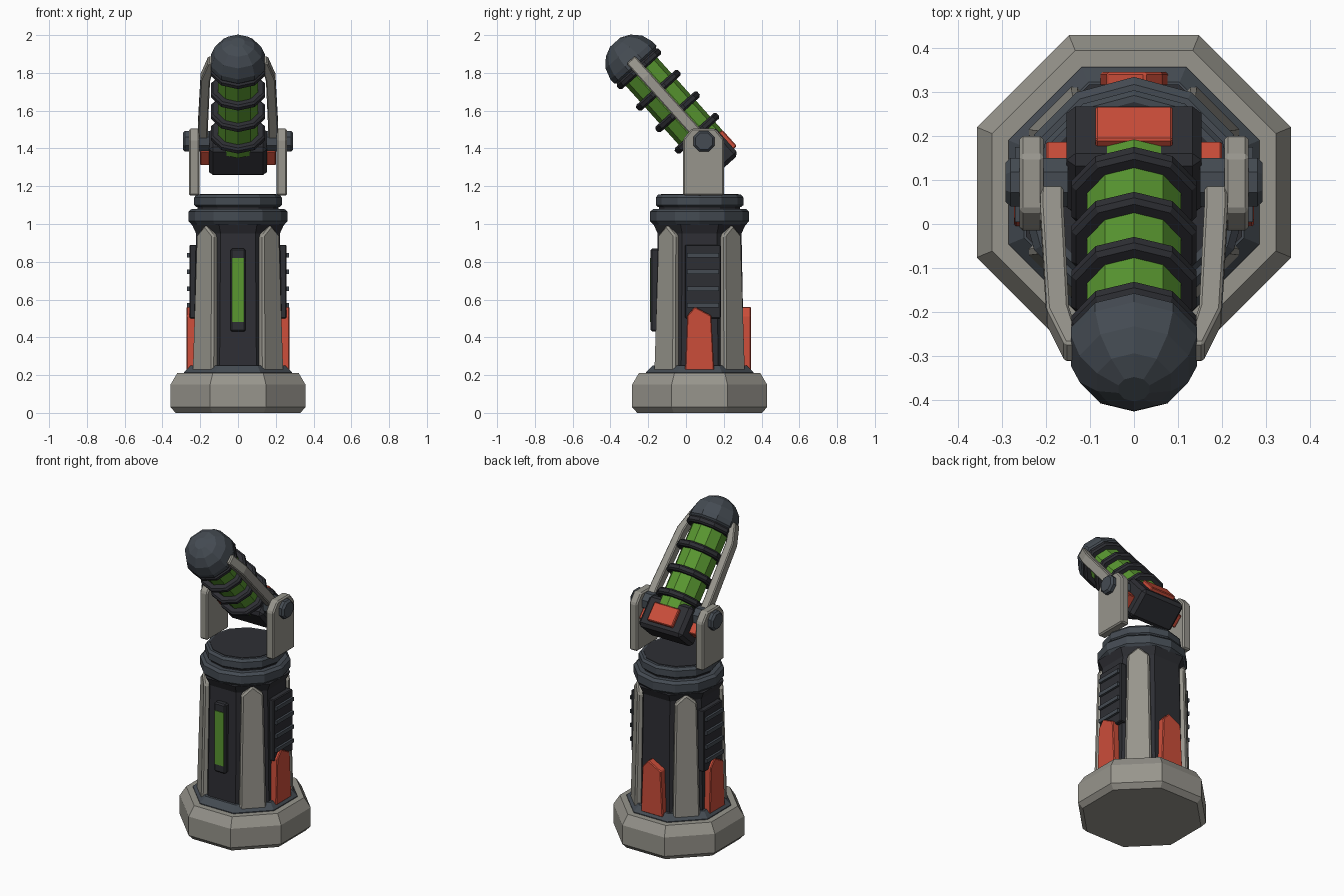
import bpy, bmesh
from math import sin, cos, pi, radians
from mathutils import Matrix, Vector

if "Cube" in bpy.data.objects:
    bpy.data.objects.remove(bpy.data.objects["Cube"])

CY = 0.072                                   # centre of the pedestal in y


def material(name, rgb):
    m = bpy.data.materials.new(name)
    m.diffuse_color = (*rgb, 1)
    m.use_nodes = True
    m.node_tree.nodes["Principled BSDF"].inputs["Base Color"].default_value = m.diffuse_color
    return m


GREY = material("warm_grey", (0.31, 0.30, 0.265))
DARK = material("dark", (0.027, 0.028, 0.034))
SLATE = material("slate", (0.058, 0.07, 0.085))
GREEN = material("green", (0.10, 0.31, 0.03))
RED = material("red", (0.60, 0.075, 0.042))
PED = Matrix.Translation((0, CY, 0))
# tilted frame of the head: local z runs along the barrel
HEAD = Matrix.Translation((0, 0.095, 1.438)) @ Matrix.Rotation(radians(41.9), 4, 'X')


def finish(name, bm, mat, frame, bevel=0):
    bmesh.ops.recalc_face_normals(bm, faces=bm.faces)
    me = bpy.data.meshes.new(name)
    bm.to_mesh(me)
    bm.free()
    ob = bpy.data.objects.new(name, me)
    bpy.context.collection.objects.link(ob)
    me.materials.append(mat)
    ob.matrix_world = frame
    if bevel:
        b = ob.modifiers.new("bevel", 'BEVEL')
        b.width = bevel
        b.segments = 1
        b.limit_method = 'ANGLE'
    return ob


def lathe(name, profile, n, mat, frame, phase=0.0):
    """Faceted turned solid from (radius, height) points, capped at both ends."""
    bm = bmesh.new()
    loops = [[bm.verts.new((r * cos(phase + 2 * pi * i / n),
                            r * sin(phase + 2 * pi * i / n), z)) for i in range(n)]
             for r, z in profile]
    for a, b in zip(loops, loops[1:]):
        for i in range(n):
            j = (i + 1) % n
            bm.faces.new((a[i], a[j], b[j], b[i]))
    bm.faces.new(loops[0])
    bm.faces.new(loops[-1])
    return finish(name, bm, mat, frame)


def octagon(name, profile, mat):
    """Lathe with 8 sides whose radii are given to the flats."""
    return lathe(name, [(r / cos(pi / 8), z) for r, z in profile], 8, mat, PED, pi / 8)


def prism(name, low, high, mat, frame, bevel=0):
    """Solid between two matching 3D outlines."""
    bm = bmesh.new()
    a = [bm.verts.new(p) for p in low]
    b = [bm.verts.new(p) for p in high]
    bm.faces.new(a)
    bm.faces.new(b)
    for i in range(len(a)):
        j = (i + 1) % len(a)
        bm.faces.new((a[i], a[j], b[j], b[i]))
    return finish(name, bm, mat, frame, bevel)


def box(name, lo, hi, mat, frame=Matrix(), bevel=0):
    bm = bmesh.new()
    bmesh.ops.create_cube(bm, size=1)
    lo, hi = Vector(lo), Vector(hi)
    for v in bm.verts:
        v.co = (lo + hi) / 2 + v.co * (hi - lo)
    return finish(name, bm, mat, frame, bevel)


def sided(side, x0, x1):
    return (min(side * x0, side * x1), max(side * x0, side * x1))


# pedestal
octagon("base", [(0.33, 0), (0.357, 0.03), (0.357, 0.15), (0.322, 0.21), (0.28, 0.21)], GREY)
octagon("base_collar", [(0.285, 0.19), (0.285, 0.215), (0.25, 0.25)], SLATE)
octagon("column", [(0.236, 0.2), (0.222, 0.95), (0.245, 1.0)], DARK)
lathe("lower_collar", [(0.235, 0.985), (0.262, 1.015), (0.262, 1.065), (0.245, 1.08)],
      12, SLATE, PED)
lathe("collar_gap", [(0.215, 1.07), (0.215, 1.10)], 12, DARK, PED)
lathe("upper_collar", [(0.22, 1.09), (0.232, 1.10), (0.232, 1.14), (0.22, 1.155)],
      12, SLATE, PED)
lathe("turntable", [(0.205, 1.15), (0.205, 1.158)], 12, DARK, PED)

# tapered pillars on the diagonals
outline = [(-0.078, 0.22, 0.27), (0.078, 0.22, 0.27), (0.064, 0.94, 0.252),
           (0, 0.995, 0.25), (-0.064, 0.94, 0.252)]
for k in range(4):
    spin = PED @ Matrix.Rotation(pi / 4 + k * pi / 2, 4, 'Z')
    prism(f"pillar_{k + 1}", [(d - 0.055, y, z) for y, z, d in outline],
          [(d, y, z) for y, z, d in outline], GREY, spin, 0.01)

# red guard plates on right, back and left
plate = [(-0.077, 0.225), (0.077, 0.225), (0.062, 0.515), (-0.025, 0.562), (-0.066, 0.515)]
for k, name in enumerate(("right", "back", "left")):
    prism(name + "_guard_plate", [(0.225, y, z) for y, z in plate],
          [(0.273, y, z) for y, z in plate], RED,
          PED @ Matrix.Rotation(k * pi / 2, 4, 'Z'), 0.005)

# front light
box("light_frame", (-0.04, -0.187, 0.43), (0.04, -0.14, 0.87), DARK, bevel=0.008)
box("light_strip", (-0.032, -0.191, 0.48), (0.032, -0.15, 0.82), GREEN)

# head: tube, bands, dome, breech
lathe("tube", [(0.112, -0.02), (0.112, 0.56)], 10, GREEN, HEAD, pi / 2)
for k in range(4):
    t = 0.056 + k * 0.153
    lathe(f"band_{k + 1}", [(0.105, t - 0.02), (0.138, t - 0.02), (0.149, t - 0.01),
                            (0.149, t + 0.01), (0.138, t + 0.02), (0.105, t + 0.02)],
          10, DARK, HEAD, pi / 2)
lathe("dome", [(0.135, 0.53), (0.15, 0.545), (0.15, 0.575), (0.13, 0.635),
               (0.088, 0.68), (0.037, 0.704)], 10, SLATE, HEAD, pi / 2)
box("breech", (-0.153, -0.092, -0.175), (0.153, 0.092, 0.025), DARK, HEAD, 0.02)
box("breech_plate", (-0.088, 0.085, -0.135), (0.088, 0.113, -0.02), RED, HEAD, 0.005)

# paired parts on both sides
cheek = [(-0.015, 1.15), (0.2, 1.15), (0.2, 1.45), (0.155, 1.505), (0.03, 1.505), (-0.015, 1.45)]
arm = [(0.21, -0.01), (0.213, 0.1), (0.198, 0.46), (0.158, 0.58),
       (0.12, 0.58), (0.148, 0.45), (0.16, 0.1), (0.16, -0.01)]
for side, name in ((1, "right"), (-1, "left")):
    prism(name + "_yoke", [(side * 0.205, y, z) for y, z in cheek],
          [(side * 0.26, y, z) for y, z in cheek], GREY, Matrix(), 0.008)
    lathe(name + "_hinge_bolt", [(0.06, 0.15), (0.06, 0.28), (0.048, 0.292)], 8, SLATE,
          Matrix.Translation((0, 0.095, 1.438)) @ Matrix.Rotation(side * pi / 2, 4, 'Y'), pi / 8)
    prism(name + "_arm", [(side * x, -0.03, t) for x, t in arm],
          [(side * x, 0.03, t) for x, t in arm], GREY, HEAD, 0.006)
    a, b = sided(side, 0.145, 0.2)
    box(name + "_breech_tab", (a, -0.06, -0.12), (b, 0.02, -0.02), RED, HEAD, 0.005)
    a, b = sided(side, 0.21, 0.256)
    box(name + "_vent", (a, -0.005, 0.5), (b, 0.185, 0.89), DARK, bevel=0.005)
    for k in range(4):
        z = 0.57 + k * 0.088
        a, b = sided(side, 0.24, 0.27)
        box(f"{name}_vent_slat_{k + 1}", (a, 0.004, z - 0.012), (b, 0.175, z + 0.012), SLATE)
